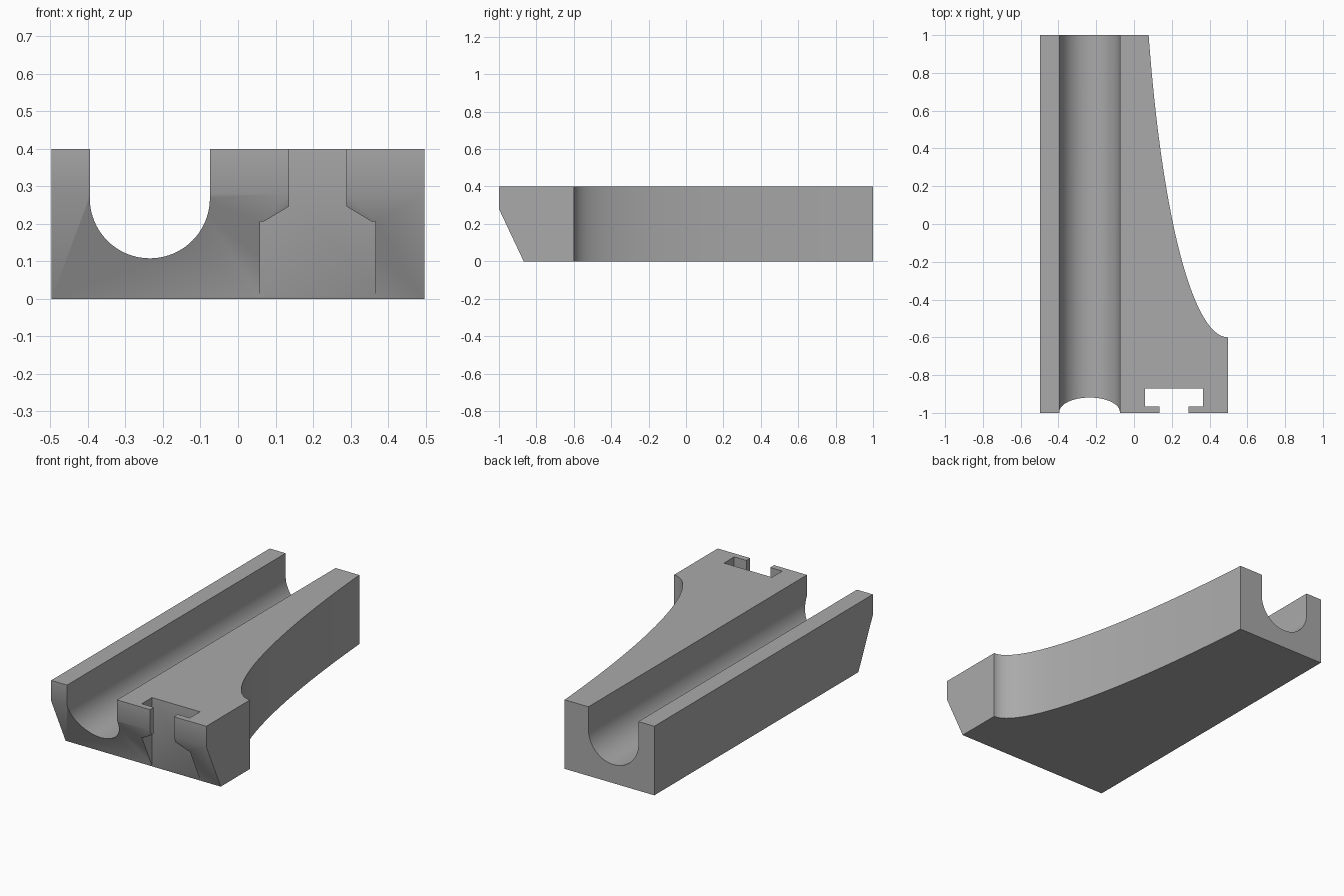
import bpy, bmesh, math
from mathutils import Vector

cube = bpy.data.objects.get("Cube")
if cube:
    bpy.data.objects.remove(cube, do_unlink=True)

HEIGHT = 0.4
HALF_W = 0.497

grey = bpy.data.materials.new("plain_grey")
grey.use_nodes = True
grey.diffuse_color = (0.4, 0.4, 0.4, 1)
grey.node_tree.nodes["Principled BSDF"].inputs["Base Color"].default_value = (0.4, 0.4, 0.4, 1)


def prism(name, points, place, start, end):
    """Extrude a 2D outline; place(u, v, depth) maps it to space."""
    bm = bmesh.new()
    face = bm.faces.new([bm.verts.new(place(u, v, start)) for u, v in points])
    ext = bmesh.ops.extrude_face_region(bm, geom=[face])
    shift = Vector(place(0, 0, end)) - Vector(place(0, 0, start))
    moved = [g for g in ext["geom"] if isinstance(g, bmesh.types.BMVert)]
    bmesh.ops.translate(bm, verts=moved, vec=shift)
    bmesh.ops.recalc_face_normals(bm, faces=bm.faces)
    mesh = bpy.data.meshes.new(name)
    bm.to_mesh(mesh)
    bm.free()
    mesh.materials.append(grey)
    obj = bpy.data.objects.new(name, mesh)
    bpy.context.collection.objects.link(obj)
    return obj


def plan(u, v, d):
    return (u, v, d)


def front(u, v, d):
    return (u, d, v)


def side(u, v, d):
    return (d, u, v)


# Body outline with an elliptical sweep narrowing toward the back
steps, length, a, b = 40, 1.6, 0.456, 2.63
sweep_end = math.acos(1 - length / b)
sweep = []
for i in range(steps + 1):
    t = sweep_end * i / steps
    sweep.append((HALF_W - a * math.sin(t), -0.6 + b * (1 - math.cos(t))))
body = prism("grooved_block", [(-HALF_W, -1), (HALF_W, -1)] + sweep + [(-HALF_W, 1)],
             plan, 0, HEIGHT)

# Round-bottomed groove running the full length
gx, gz, r = -0.235, 0.268, 0.16
arc = [(gx + r * math.cos(math.pi * (1 + i / 40)), gz + r * math.sin(math.pi * (1 + i / 40)))
       for i in range(41)]
groove = prism("groove_cutter", [(gx - r, 0.6)] + arc + [(gx + r, 0.6)], front, -1.2, 1.2)

# Sloped underside of the front end
slope = prism("slope_cutter", [(-1, 0.28), (-0.868, 0), (-0.868, -0.2), (-1.2, -0.2), (-1.2, 0.28)],
              side, -1, 1)

# T-slot: wide pocket plus a narrow mouth that flares at the bottom
sx, wide, narrow, back = 0.2125, 0.154, 0.077, -0.871
pocket = prism("pocket_cutter", [(sx - wide, -0.965), (sx + wide, -0.965),
                                 (sx + wide, back), (sx - wide, back)], plan, -0.1, 0.6)
half = [(narrow, 0.6), (narrow, 0.246), (wide, 0.2), (wide, -0.1)]
mouth_outline = [(sx + w, z) for w, z in half] + [(sx - w, z) for w, z in reversed(half)]
mouth = prism("mouth_cutter", mouth_outline, front, -1.2, -0.92)

# Cut the block and discard the cutters
cutters = [groove, slope, pocket, mouth]
for cutter in cutters:
    cutter.hide_render = True
    mod = body.modifiers.new(cutter.name, "BOOLEAN")
    mod.operation = "DIFFERENCE"
    mod.solver = "EXACT"
    mod.object = cutter
bpy.context.view_layer.objects.active = body
body.select_set(True)
for mod in list(body.modifiers):
    bpy.ops.object.modifier_apply(modifier=mod.name)
for cutter in cutters:
    bpy.data.objects.remove(cutter, do_unlink=True)

bpy.ops.object.shade_smooth_by_angle(angle=math.radians(30))
